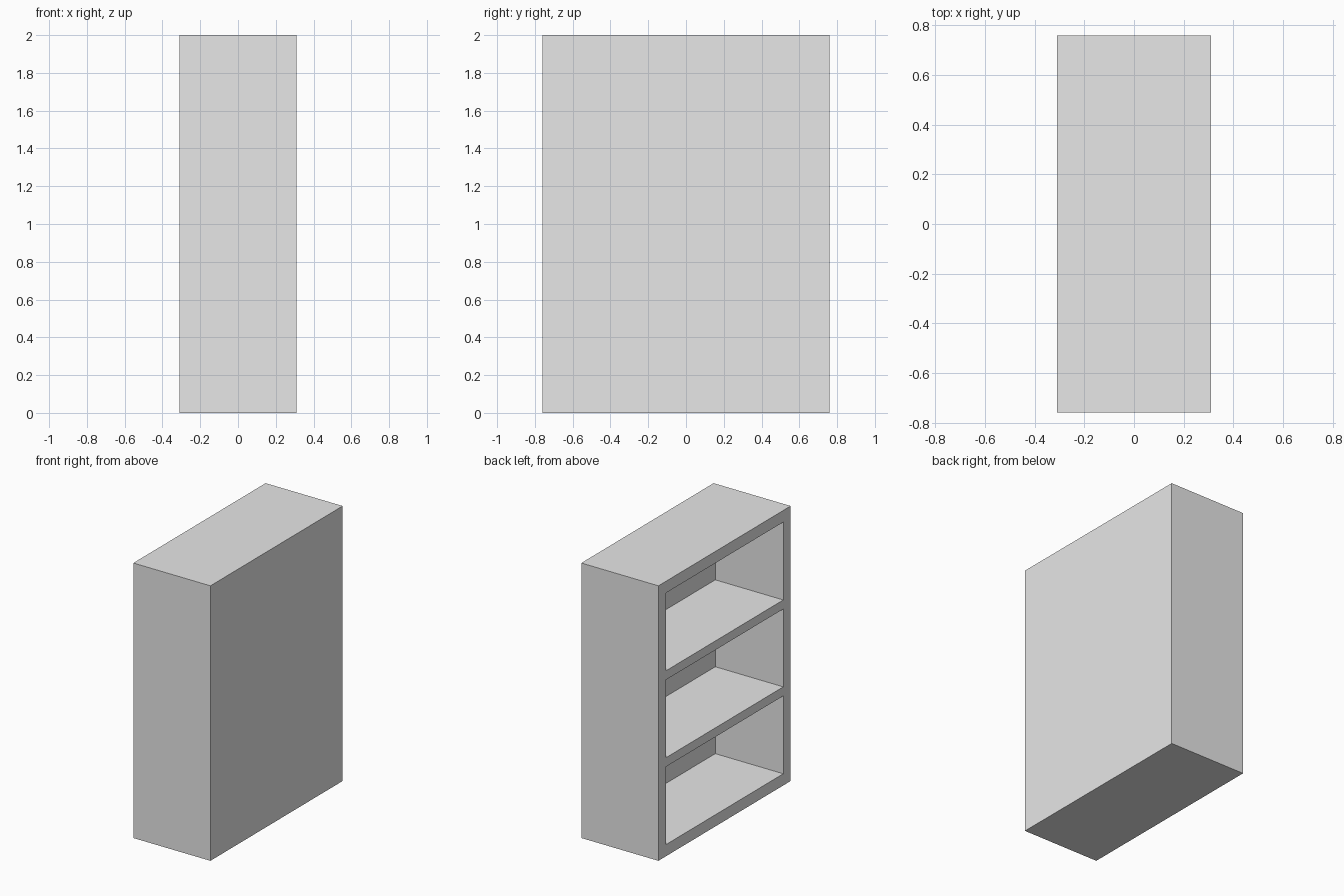
import bpy

cube = bpy.data.objects.get("Cube")
if cube:
    bpy.data.objects.remove(cube, do_unlink=True)

# Overall size and board thicknesses
DEPTH, WIDTH, HEIGHT = 0.62, 1.52, 2.0
FRAME, SHELF, BACK = 0.085, 0.066, 0.073
BAYS = 3
bay_height = (HEIGHT - 2 * FRAME - (BAYS - 1) * SHELF) / BAYS

grey = bpy.data.materials.new("light_grey")
grey.use_nodes = True
colour = (0.8, 0.8, 0.8, 1)
grey.diffuse_color = colour
grey.node_tree.nodes["Principled BSDF"].inputs["Base Color"].default_value = colour


def box(name, size, centre):
    bpy.ops.mesh.primitive_cube_add(size=1, location=centre)
    ob = bpy.context.object
    ob.name = name
    ob.scale = size
    bpy.ops.object.transform_apply(location=True, rotation=False, scale=True)
    return ob


# Solid carcass
carcass = box("bookcase", (DEPTH, WIDTH, HEIGHT), (0, 0, HEIGHT / 2))
carcass.data.materials.append(grey)

# Open bays cut in from the -x side, leaving the frame, shelves and back panel
for i in range(BAYS):
    z = FRAME + bay_height / 2 + i * (bay_height + SHELF)
    cutter = box(f"bay_cutter_{i + 1}",
                 (DEPTH, WIDTH - 2 * FRAME, bay_height), (-BACK, 0, z))
    cutter.data.materials.append(grey)
    cut = carcass.modifiers.new(f"bay_{i + 1}", "BOOLEAN")
    cut.operation = "DIFFERENCE"
    cut.solver = "EXACT"
    cut.object = cutter
    bpy.context.view_layer.objects.active = carcass
    bpy.ops.object.modifier_apply(modifier=cut.name)
    bpy.data.objects.remove(cutter, do_unlink=True)
